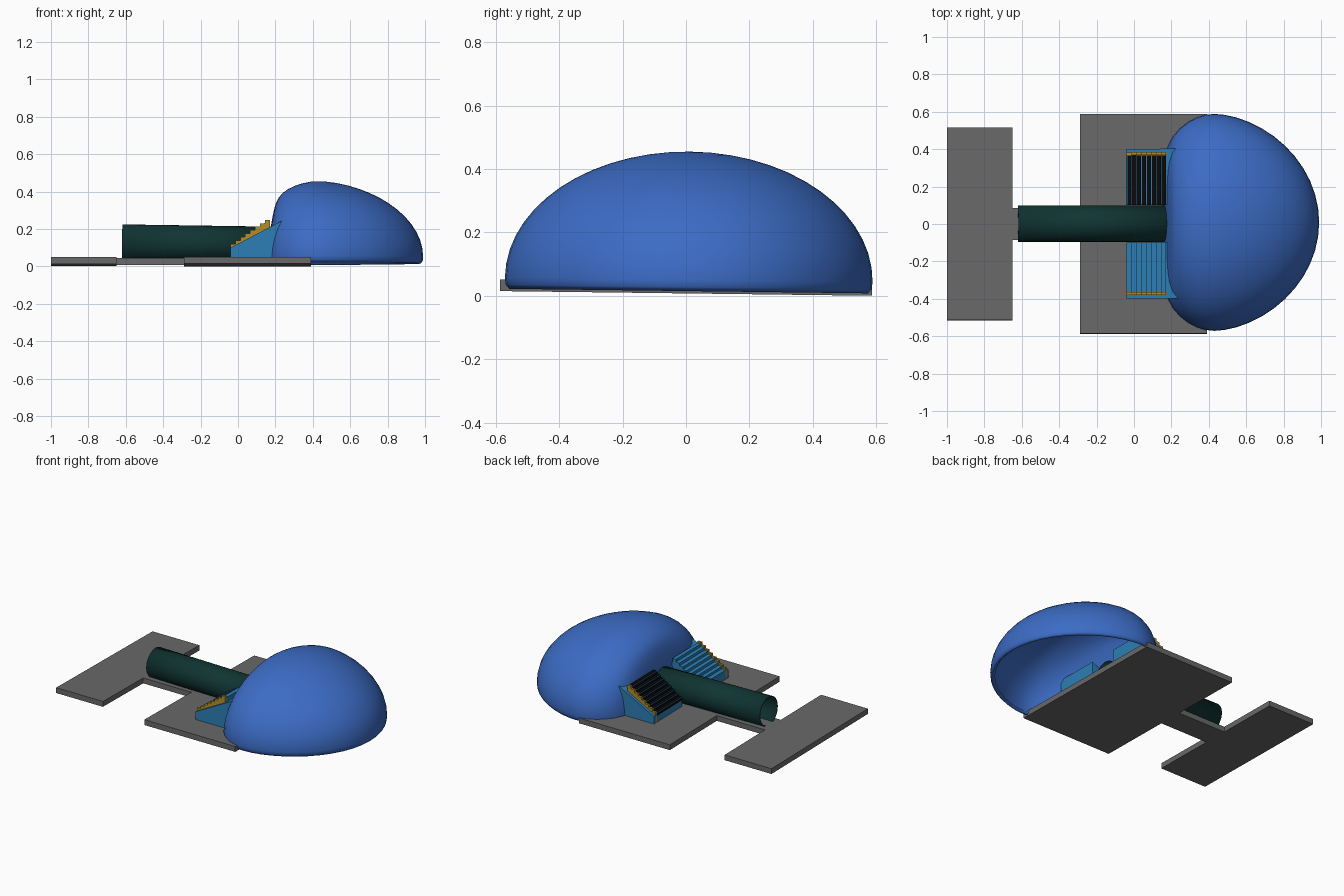
import bpy, bmesh, math
from mathutils import Matrix

cube = bpy.data.objects.get("Cube")
if cube:
    bpy.data.objects.remove(cube, do_unlink=True)

TILT = Matrix.Rotation(-0.0125, 4, 'X')   # the whole model leans slightly


def material(name, rgb):
    m = bpy.data.materials.new(name)
    m.use_nodes = True
    m.diffuse_color = (*rgb, 1)
    m.node_tree.nodes["Principled BSDF"].inputs["Base Color"].default_value = (*rgb, 1)
    return m


GREY = material("slab grey", (0.14, 0.14, 0.14))
BLUE = material("dome blue", (0.045, 0.15, 0.56))
TEAL = material("dark teal", (0.005, 0.035, 0.033))
SKY = material("stair blue", (0.025, 0.21, 0.46))
GOLD = material("rail gold", (0.45, 0.27, 0.02))
BLACK = material("tread black", (0.003, 0.003, 0.003))


def finish(bm, name, mat, smooth=False):
    bmesh.ops.recalc_face_normals(bm, faces=bm.faces)
    me = bpy.data.meshes.new(name)
    bm.to_mesh(me)
    bm.free()
    me.transform(TILT)
    me.materials.append(mat)
    ob = bpy.data.objects.new(name, me)
    bpy.context.collection.objects.link(ob)
    if smooth:
        bpy.ops.object.select_all(action='DESELECT')
        ob.select_set(True)
        bpy.context.view_layer.objects.active = ob
        bpy.ops.object.shade_smooth_by_angle(angle=math.radians(40))
    return ob


def extrude_poly(name, mat, points, direction):
    """Extrude a flat outline along a direction."""
    bm = bmesh.new()
    face = bm.faces.new([bm.verts.new(p) for p in points])
    new = bmesh.ops.extrude_face_region(bm, geom=[face])["geom"]
    bmesh.ops.translate(bm, vec=direction, verts=[v for v in new if isinstance(v, bmesh.types.BMVert)])
    return finish(bm, name, mat)


def side_profile(name, mat, xz, y0, y1):
    return extrude_poly(name, mat, [(x, y0, z) for x, z in xz], (0, y1 - y0, 0))


# Base slab: end plate, neck and main plate in one outline
half = [(-1, 0.515), (-0.65, 0.515), (-0.65, 0.085), (-0.29, 0.085), (-0.29, 0.587), (0.39, 0.587)]
outline = half + [(x, -y) for x, y in reversed(half)]
extrude_poly("base_slab", GREY, [(x, y, 0.0075) for x, y in outline], (0, 0, 0.036))

# Dome: a half sphere, long at +x and flattened toward the tube
bm = bmesh.new()
bmesh.ops.create_uvsphere(bm, u_segments=48, v_segments=28, radius=1)
bmesh.ops.delete(bm, geom=[v for v in bm.verts if v.co.z < -0.001], context='VERTS')
for v in bm.verts:
    a, b, c = v.co
    z = 0.05 + 0.405 * c
    if a >= 0:
        dx = 0.56 * a ** 1.14
    else:
        reach, cap = 0.37 * max(-a, 0.0001), 0.29 - 0.15 * z
        dx = -(reach ** -8 + cap ** -8) ** (-1 / 8)
    v.co = (0.43 + dx, 0.008 + 0.58 * b, z)
rim = [e for e in bm.edges if e.is_boundary]
for drop, shrink in ((0.022, 0.995), (0.013, 0.98)):
    new = bmesh.ops.extrude_edge_only(bm, edges=rim)["geom"]
    rim = [g for g in new if isinstance(g, bmesh.types.BMEdge)]
    for v in (g for g in new if isinstance(g, bmesh.types.BMVert)):
        v.co.x = 0.43 + (v.co.x - 0.43) * shrink
        v.co.y *= shrink
        v.co.z -= drop
dome = finish(bm, "dome_shell", BLUE, smooth=True)
shell = dome.modifiers.new("thickness", 'SOLIDIFY')
shell.thickness = 0.02
shell.offset = -1

# Entrance tube, hollow and slightly sloping
bm = bmesh.new()
bmesh.ops.create_cone(bm, cap_ends=False, segments=32, radius1=0.097, radius2=0.097, depth=0.85)
bmesh.ops.transform(bm, verts=bm.verts, matrix=Matrix.Translation((-0.195, 0, 0.121))
                    @ Matrix.Rotation(math.pi / 2 + 0.015, 4, 'Y'))
tube = finish(bm, "entrance_tube", TEAL, smooth=True)
wall = tube.modifiers.new("thickness", 'SOLIDIFY')
wall.thickness = 0.006
wall.offset = -1

# Stair dimensions
STEPS, X0, X1, Z0, Z1 = 8, -0.04, 0.17, 0.088, 0.235
RUN, RISE = (X1 - X0) / STEPS, (Z1 - Z0) / STEPS


def stair_profile(lift=0.0, floor=0.045):
    pts = [(X0, floor)]
    for i in range(STEPS):
        z = Z0 + RISE * (i + 1) + lift
        pts += [(X0 + RUN * i, z), (X0 + RUN * (i + 1), z)]
    return pts + [(X1, floor)]


# Two stairways beside the tube
for side, tag in ((1, "left"), (-1, "right")):
    wedge = [(X0, 0.04), (X0, 0.095), (0.25, 0.247), (0.25, 0.04)]
    side_profile(f"stair_base_{tag}", SKY, wedge, side * 0.1, side * 0.4)
    side_profile(f"stair_steps_{tag}", SKY, stair_profile(), side * 0.1, side * 0.366)
    side_profile(f"stair_rail_{tag}", GOLD, stair_profile(lift=0.009), side * 0.366, side * 0.382)

# Black treads and risers on the left stairway, leaving thin blue edges
for i in range(STEPS):
    x, z = X0 + RUN * i, Z0 + RISE * i
    for part, (xa, xb, za, zb) in {
        "tread": (x + 0.004, x + RUN, z + RISE, z + RISE + 0.003),
        "riser": (x - 0.003, x, z, z + RISE - 0.003),
    }.items():
        side_profile(f"{part}_{i + 1}", BLACK, [(xa, za), (xa, zb), (xb, zb), (xb, za)], 0.1, 0.364)
